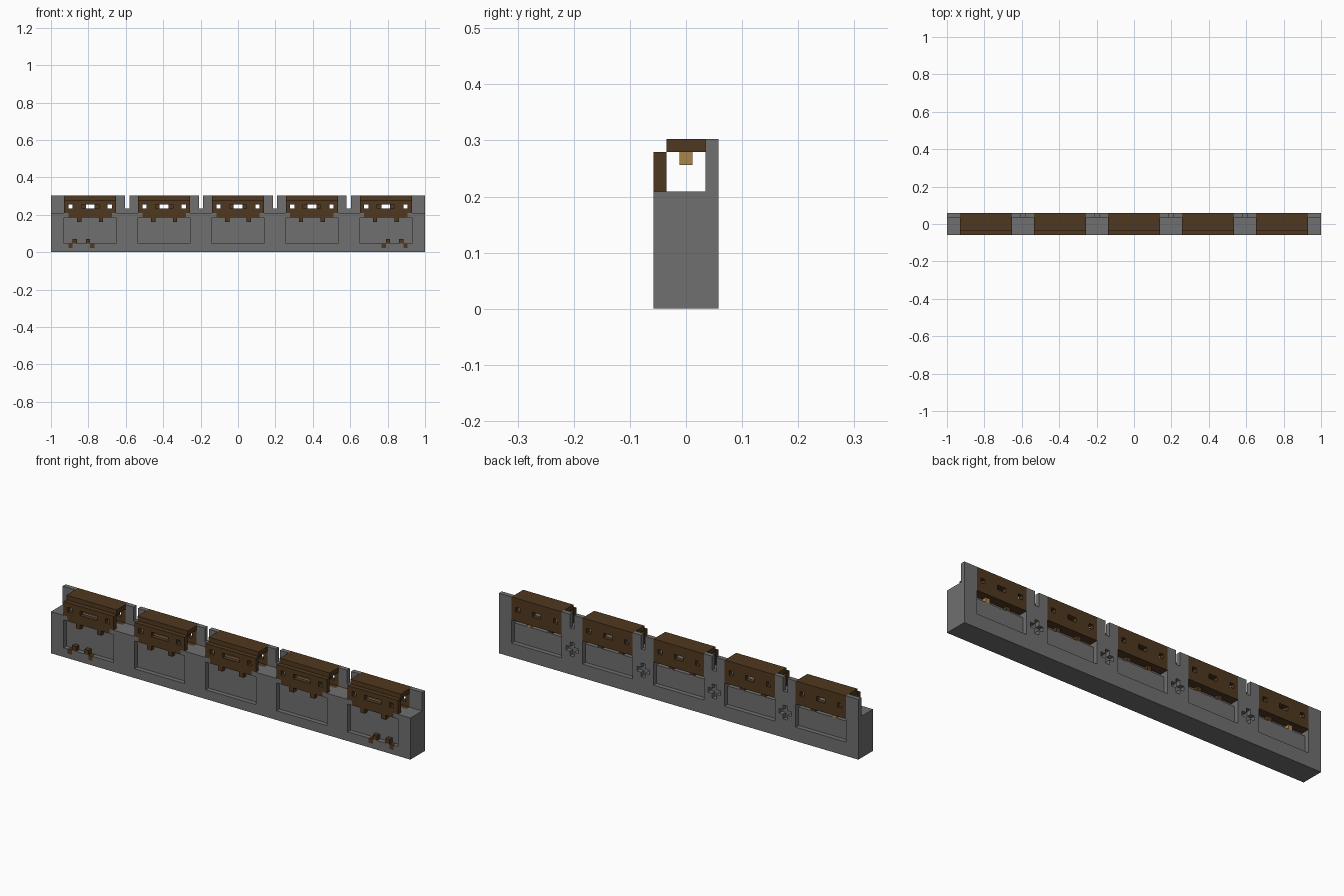
import bpy
import bmesh
from mathutils import Vector

old = bpy.data.objects.get("Cube")
if old:
    bpy.data.objects.remove(old, do_unlink=True)

NX, NY, NZ = 86, 5, 13          # wall size in blocks
UNIT = 2 / NX                   # block size
BAYS = [3 + 17 * i for i in range(5)]
WIDTH = 12                      # blocks per bay


def material(name, color):
    mat = bpy.data.materials.new(name)
    mat.use_nodes = True
    mat.diffuse_color = (*color, 1)
    mat.node_tree.nodes["Principled BSDF"].inputs["Base Color"].default_value = (*color, 1)
    return mat


STONE = material("stone grey", (0.16, 0.16, 0.16))
WOOD = material("dark wood", (0.08, 0.04, 0.014))
LIGHT = material("light wood", (0.40, 0.23, 0.065))


def box(x, y, z):
    """Blocks in inclusive ranges; each argument is a number or (first, last)."""
    rx, ry, rz = [range(r[0], r[1] + 1) if isinstance(r, tuple) else (r,) for r in (x, y, z)]
    return {(i, j, k) for i in rx for j in ry for k in rz}


def build(name, cells, mat):
    """Make the outer skin of a set of blocks."""
    bm = bmesh.new()
    corners = {}

    def vert(p):
        if p not in corners:
            corners[p] = bm.verts.new(((p[0] - NX / 2) * UNIT, (p[1] - NY / 2) * UNIT, p[2] * UNIT))
        return corners[p]

    for cell in sorted(cells):
        for axis in range(3):
            u, v = (axis + 1) % 3, (axis + 2) % 3
            for side in (0, 1):
                near = list(cell)
                near[axis] += 2 * side - 1
                if tuple(near) in cells:
                    continue
                ring = []
                for a, b in ((0, 0), (1, 0), (1, 1), (0, 1)):
                    p = list(cell)
                    p[axis] += side
                    p[u] += a
                    p[v] += b
                    ring.append(vert(tuple(p)))
                bm.faces.new(ring if side else ring[::-1])
    mesh = bpy.data.meshes.new(name)
    bm.to_mesh(mesh)
    bm.free()
    mesh.materials.append(mat)
    obj = bpy.data.objects.new(name, mesh)
    bpy.context.collection.objects.link(obj)


# Stone wall with a rear parapet
wall = box((0, NX - 1), (0, 4), (0, 8)) | box((0, NX - 1), 4, (9, 12))
taken = set()

for n, x in enumerate(BAYS):
    end = x + WIDTH - 1
    span = (x, end)

    # Recessed panels on both faces, opening behind the parapet
    wall -= box(span, 0, (2, 7)) | box(span, 4, (3, 12)) | box(span, 3, 7)

    # Timber gallery: roof, front boards with loopholes, rear board
    gallery = box(span, (1, 4), 12) | box(span, 0, (9, 11)) | box((x + 1, end - 1), 0, 8)
    gallery |= box(span, 4, (8, 11)) | box(span, 3, 8)
    gallery -= box((x + 4, x + 7), 0, 10)
    gallery -= box((x + 5, x + 6), 4, 10)
    for hole in (x + 1, end - 1):
        gallery -= box(hole, (0, 4), 10)

    # Joist ends under the boards, front and rear
    pegs = {x + 3, x + 8}
    pale = {0: x + 3, 4: x + 8}.get(n)
    for p in sorted(pegs):
        gallery |= box(p, 0, 7)
        if p != pale:
            gallery |= box(p, 3, 7)

    # Pale joist end and ceiling peg in the end bays
    if pale is not None:
        build(f"pale_joist_{n + 1}", box(pale, 3, 7), LIGHT)
        build(f"ceiling_peg_{n + 1}", box(pale, 2, 11), LIGHT)

        # Small wooden brackets at the foot of the panel
        left = x + 2 if n == 0 else end - 5
        feet = box(left, 0, 2) | box(left + 3, 0, 2)
        feet |= box(left - 1, 0, 1) | box(left + 4, 0, 1)
        build(f"foot_brackets_{n + 1}", feet, WOOD)
        taken |= feet

    build(f"timber_gallery_{n + 1}", gallery, WOOD)
    taken |= gallery

# Slots in the parapet and cross-shaped recesses between bays
for x in BAYS[:-1]:
    c = x + 14
    wall -= box(c, 4, (10, 12))
    wall -= box(c, 4, (4, 6)) | box((c - 1, c + 1), 4, 5)

build("stone_wall", wall - taken, STONE)
